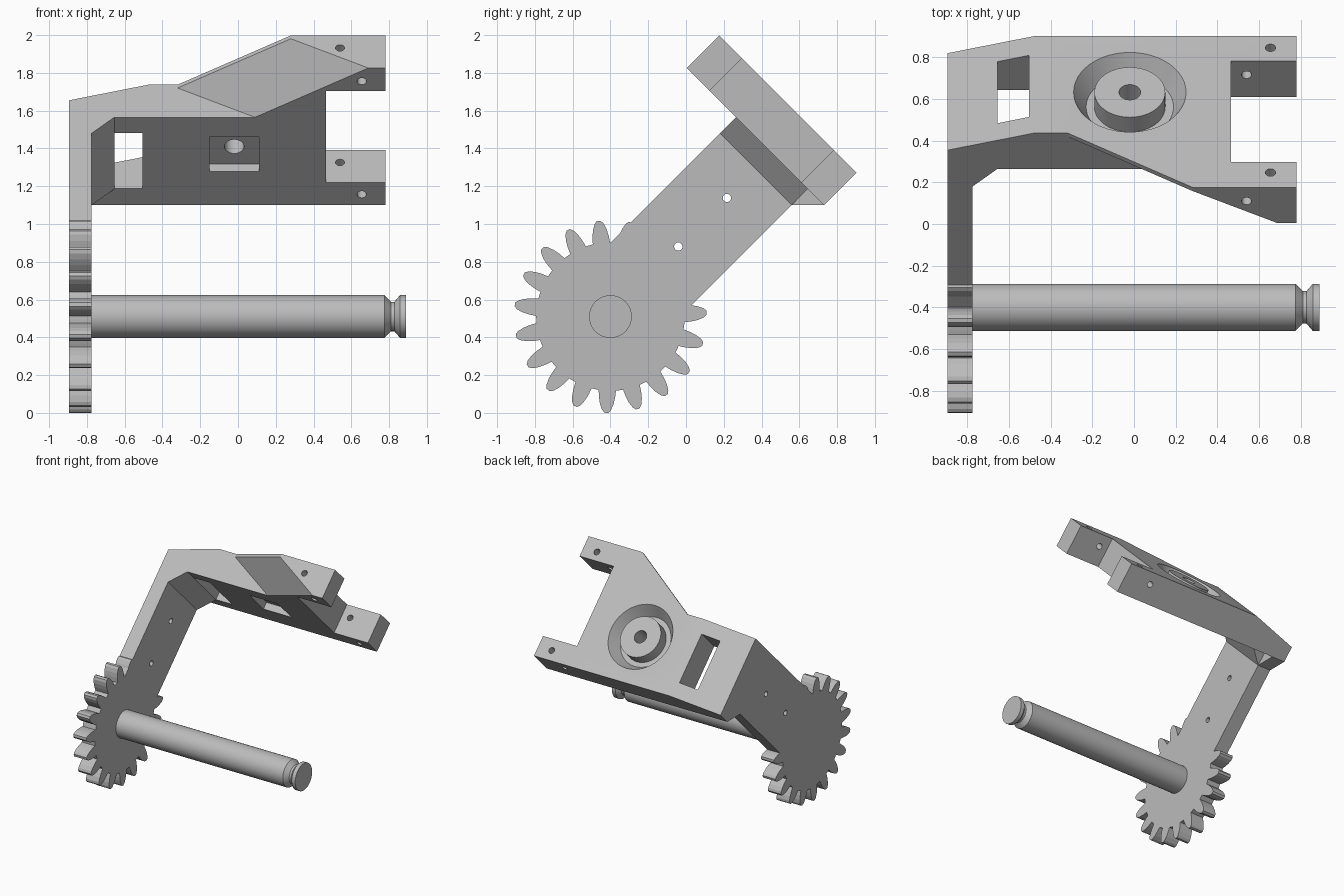
import bpy, bmesh
from math import sin, cos, pi, radians
from mathutils import Matrix, Vector

if "Cube" in bpy.data.objects:
    bpy.data.objects.remove(bpy.data.objects["Cube"], do_unlink=True)

grey = bpy.data.materials.new("plain_grey")
grey.use_nodes = True
grey.diffuse_color = (0.5, 0.5, 0.5, 1)
grey.node_tree.nodes["Principled BSDF"].inputs["Base Color"].default_value = (0.5, 0.5, 0.5, 1)

# Part frame: origin at the gear centre, local z runs along the leaning arm
FRAME = Matrix.Translation((0, -0.4, 0.51)) @ Matrix.Rotation(radians(-45), 4, 'X')
OUTER, INNER = -0.895, -0.775      # arm and gear faces
LOW, HIGH = 1.216, 1.46            # plate underside and top
FRONT, BACK = -0.276, 0.262        # arm edges


def loft(bm, rings, ring_shaped=False):
    """Skin a stack of equal point loops, capped or closed on itself."""
    loops = [[bm.verts.new(p) for p in r] for r in rings]
    n = len(loops[0])
    pairs = list(zip(loops, loops[1:]))
    if ring_shaped:
        pairs.append((loops[-1], loops[0]))
    else:
        bm.faces.new(loops[0])
        bm.faces.new(loops[-1])
    for lo, hi in pairs:
        for i in range(n):
            j = (i + 1) % n
            bm.faces.new((lo[i], lo[j], hi[j], hi[i]))


def box(bm, x, y, z):
    loft(bm, [[(x[0], y[0], h), (x[1], y[0], h), (x[1], y[1], h), (x[0], y[1], h)] for h in z])


def lathe(bm, profile, axis, centre=(0, 0, 0), n=48, ring_shaped=False):
    """Revolve (radius, height) points about the x, y or z axis."""
    turn = {'X': lambda r, h, t: (h, r * cos(t), r * sin(t)),
            'Y': lambda r, h, t: (r * cos(t), h, r * sin(t)),
            'Z': lambda r, h, t: (r * cos(t), r * sin(t), h)}[axis]
    c = Vector(centre)
    loft(bm, [[c + Vector(turn(r, h, 2 * pi * i / n)) for i in range(n)]
              for r, h in profile], ring_shaped)


def rod(bm, r, lo, hi, axis, centre, n=24):
    lathe(bm, [(r, lo), (r, hi)], axis, centre, n)


def finish(bm, name):
    bmesh.ops.recalc_face_normals(bm, faces=bm.faces)
    mesh = bpy.data.meshes.new(name)
    bm.to_mesh(mesh)
    bm.free()
    mesh.materials.append(grey)
    ob = bpy.data.objects.new(name, mesh)
    bpy.context.collection.objects.link(ob)
    ob.matrix_world = FRAME
    return ob


def carve(ob, cutters):
    """Subtract each cutter mesh, then discard it."""
    for bm in cutters:
        tool = finish(bm, "cutter")
        tool.hide_render = True
        mod = ob.modifiers.new("cut", 'BOOLEAN')
        mod.operation, mod.solver, mod.object = 'DIFFERENCE', 'EXACT', tool
        bpy.context.view_layer.update()
        cut = bpy.data.meshes.new_from_object(ob.evaluated_get(bpy.context.evaluated_depsgraph_get()))
        ob.modifiers.remove(mod)
        ob.data = cut
        bpy.data.objects.remove(tool, do_unlink=True)


def smooth(ob):
    bpy.ops.object.select_all(action='DESELECT')
    ob.select_set(True)
    bpy.context.view_layer.objects.active = ob
    bpy.ops.object.shade_smooth_by_angle(angle=radians(25))


def cutter(make, *args, **kw):
    bm = bmesh.new()
    make(bm, *args, **kw)
    return bm


# Plate: notched outline with a slanted undercut on its front edge
def outline(h, shift):
    pts = [(OUTER, 0.382), (OUTER, FRONT), (-0.32 + shift, FRONT), (0.28 + shift, -0.645),
           (0.78, -0.645), (0.78, -0.474), (0.465, -0.474), (0.465, 0.212),
           (0.78, 0.212), (0.78, 0.382)]
    return [(x, y, h) for x, y in pts]


bm = bmesh.new()
loft(bm, [outline(LOW, 0.41), outline(1.435, 0), outline(HIGH, 0)])
# Sloping top at the arm end
cut = bmesh.ops.bisect_plane(bm, geom=bm.verts[:] + bm.edges[:] + bm.faces[:],
                             plane_co=(-0.475, 0, HIGH), plane_no=(-0.117, 0, 0.42),
                             clear_outer=True)
bmesh.ops.holes_fill(bm, edges=[e for e in bm.edges if e.is_boundary], sides=0)
plate = finish(bm, "plate")

hub = (-0.02, 0, 0)
cutters = [
    cutter(box, (-0.655, -0.505), (-0.16, 0.258), (1.1, 1.6)),          # window
    cutter(box, (-0.15, 0.11), (-0.13, 0.13), (1.1, 1.273)),            # underside pocket
    cutter(lathe, [(0.17, 1.36), (0.21, 1.36), (0.27, HIGH), (0.27, 1.5), (0.17, 1.5)],
           'Z', hub, ring_shaped=True),                                 # ring groove
    cutter(rod, 0.052, 1.1, 1.6, 'Z', hub),                             # hub hole
    cutter(rod, 0.024, -0.8, 0.6, 'Y', (0.54, 0, 1.366)),               # cross hole
]
cutters += [cutter(rod, 0.025, 1.1, 1.6, 'Z', (0.655, y, 0)) for y in (-0.545, 0.302)]
carve(plate, cutters)
smooth(plate)

# Arm with two pin holes
bm = bmesh.new()
box(bm, (OUTER, INNER), (FRONT, BACK), (0, LOW))
arm = finish(bm, "arm")
carve(arm, [cutter(rod, 0.022, -1, -0.6, 'X', (0, -0.008, h)) for h in (0.516, 0.88)])
smooth(arm)

# Corner braces between arm and plate
bm = bmesh.new()
loft(bm, [[(INNER, y, 1.096), (-0.655, y, LOW), (INNER, y, LOW)] for y in (FRONT, BACK)])
finish(bm, "inner_brace")
bm = bmesh.new()
loft(bm, [[(x, BACK, 1.096), (x, 0.382, LOW), (x, BACK, LOW)] for x in (OUTER, INNER)])
finish(bm, "back_brace")

# Gear: rounded teeth around a disc
TEETH = 19
half_tooth = [(0.393, 0.046), (0.43, 0.043), (0.465, 0.036), (0.495, 0.024), (0.51, 0.010)]
tooth = [(r, -w) for r, w in half_tooth] + [(r, w) for r, w in reversed(half_tooth)]
rim = []
for k in range(TEETH):
    mid = radians(2.3 + 45) + 2 * pi * k / TEETH
    angles = [(r, mid + w / r) for r, w in tooth] + [(0.393, mid + pi / TEETH)]
    rim += [(r * cos(t), r * sin(t)) for r, t in angles]
bm = bmesh.new()
loft(bm, [[(x, y, z) for y, z in rim] for x in (OUTER, INNER)])
finish(bm, "gear")

# Shaft with a grooved end
bm = bmesh.new()
lathe(bm, [(0.113, -0.8), (0.113, 0.775), (0.078, 0.81), (0.078, 0.828),
           (0.113, 0.858), (0.113, 0.89)], 'X')
smooth(finish(bm, "shaft"))
